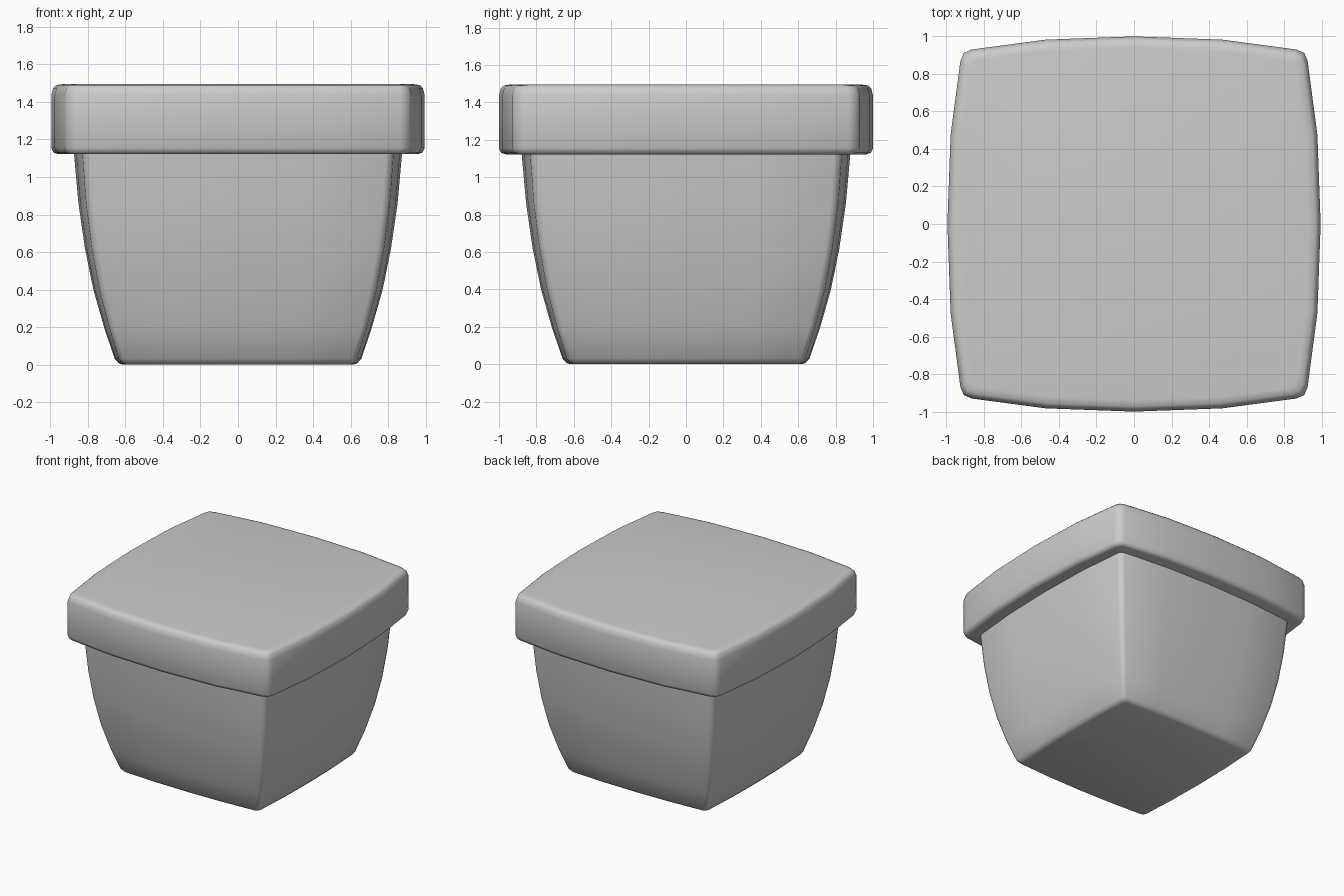
import bpy
import bmesh
from math import radians

cube = bpy.data.objects.get("Cube")
if cube:
    bpy.data.objects.remove(cube, do_unlink=True)

GREY = (0.6, 0.6, 0.6, 1.0)
grey = bpy.data.materials.new("matte_grey")
grey.use_nodes = True
grey.diffuse_color = GREY
grey.node_tree.nodes["Principled BSDF"].inputs["Base Color"].default_value = GREY


def outline(half, bulge, corner):
    """Square with bowed sides and softened corners, counter-clockwise."""
    c = half - bulge
    side = [(half, 0), (half - bulge * 0.25, half * 0.475), (c, c - corner),
            (c - corner * 0.3, c - corner * 0.3),
            (c - corner, c), (half * 0.475, half - bulge * 0.25)]
    points = []
    for _ in range(4):
        points += side
        side = [(-y, x) for x, y in side]
    return points


def loft(name, rings):
    """Closed solid through rings of (z, half size, side bulge, corner size)."""
    bm = bmesh.new()
    loops = [[bm.verts.new((x * 0.995, y, z)) for x, y in outline(h, b, c)]
             for z, h, b, c in rings]
    for low, high in zip(loops, loops[1:]):
        for i in range(len(low)):
            j = (i + 1) % len(low)
            bm.faces.new((low[i], low[j], high[j], high[i]))
    bm.faces.new(loops[0][::-1])
    bm.faces.new(loops[-1])
    mesh = bpy.data.meshes.new(name)
    bm.to_mesh(mesh)
    bm.free()
    mesh.materials.append(grey)
    obj = bpy.data.objects.new(name, mesh)
    bpy.context.collection.objects.link(obj)
    bpy.ops.object.select_all(action="DESELECT")
    obj.select_set(True)
    bpy.context.view_layer.objects.active = obj
    bpy.ops.object.shade_smooth_by_angle(angle=radians(50))
    return obj


# Tapering body with a small chamfer round the foot
loft("pot_body", [
    (0.0, 0.62, 0.02, 0.03),
    (0.008, 0.64, 0.02, 0.03),
    (0.03, 0.66, 0.022, 0.03),
    (0.19, 0.715, 0.027, 0.03),
    (0.40, 0.775, 0.032, 0.035),
    (0.62, 0.82, 0.037, 0.035),
    (0.86, 0.855, 0.041, 0.04),
    (1.14, 0.88, 0.045, 0.04),
])

# Overhanging rim with rounded edges and a closed flat top
loft("rim_block", [
    (1.122, 0.85, 0.05, 0.05),
    (1.122, 0.965, 0.065, 0.05),
    (1.13, 0.988, 0.068, 0.055),
    (1.155, 1.0, 0.07, 0.06),
    (1.435, 1.0, 0.07, 0.06),
    (1.475, 0.99, 0.07, 0.06),
    (1.49, 0.973, 0.068, 0.055),
    (1.495, 0.94, 0.065, 0.05),
])
